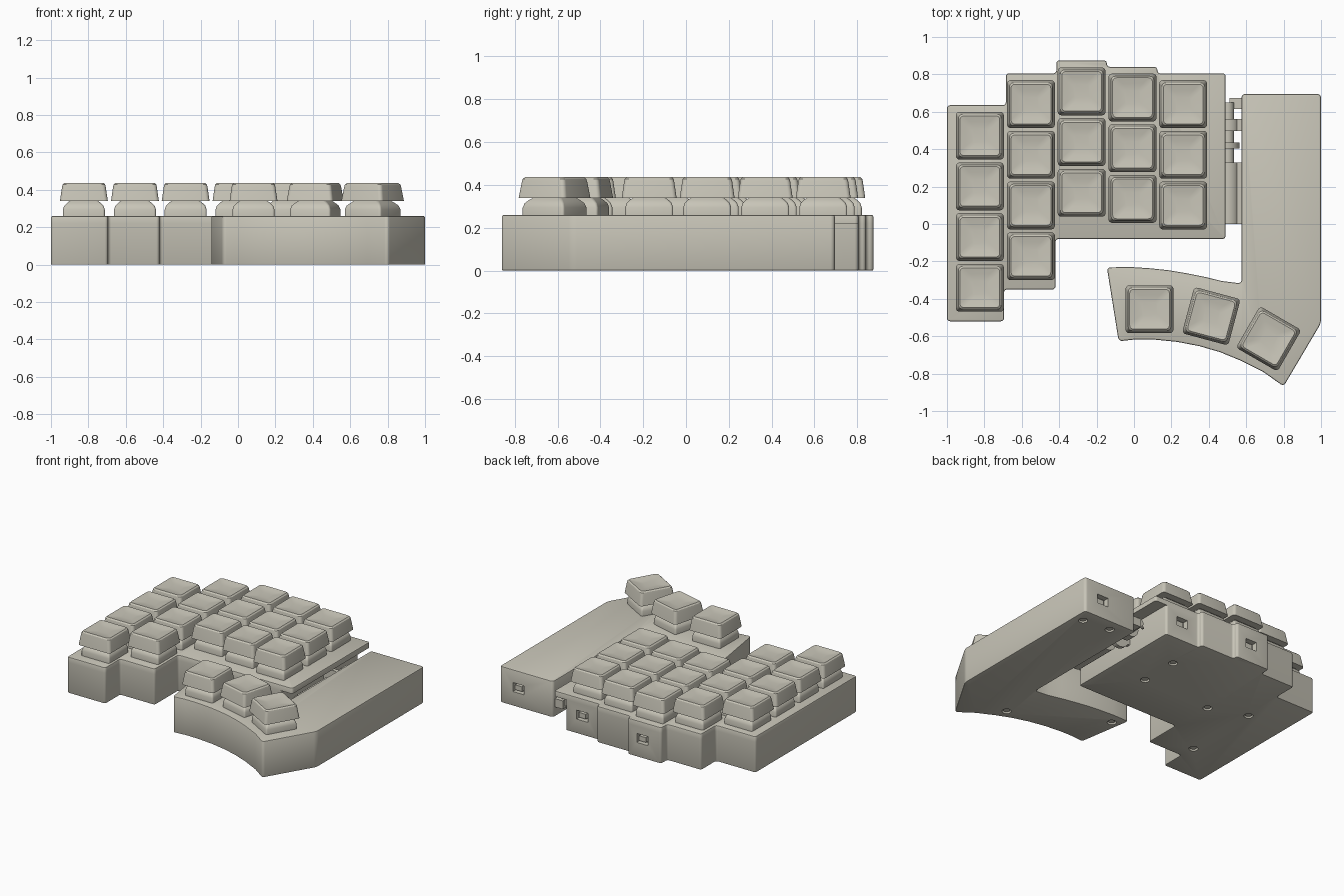
import bpy, bmesh, math
from mathutils import Matrix, Vector

old = bpy.data.objects.get("Cube")
if old:
    bpy.data.objects.remove(old, do_unlink=True)

mat = bpy.data.materials.new("warm_grey_plastic")
mat.use_nodes = True
COLOR = (0.58, 0.56, 0.48, 1)
mat.diffuse_color = COLOR
mat.node_tree.nodes["Principled BSDF"].inputs["Base Color"].default_value = COLOR


def finish(bm, name):
    bmesh.ops.recalc_face_normals(bm, faces=bm.faces)
    mesh = bpy.data.meshes.new(name)
    bm.to_mesh(mesh)
    bm.free()
    mesh.materials.append(mat)
    return place(mesh, name)


def place(mesh, name):
    ob = bpy.data.objects.new(name, mesh)
    bpy.context.collection.objects.link(ob)
    return ob


def activate(ob):
    bpy.ops.object.select_all(action="DESELECT")
    ob.select_set(True)
    bpy.context.view_layer.objects.active = ob


def prism(name, outline, z0, z1, corner=0.02, top=0.008, base=0.0):
    """Extruded outline with rounded corners and softened rims."""
    bm = bmesh.new()
    face = bm.faces.new([bm.verts.new((x, y, z0)) for x, y in outline])
    ext = bmesh.ops.extrude_face_region(bm, geom=[face], use_keep_orig=True)
    moved = [g for g in ext["geom"] if isinstance(g, bmesh.types.BMVert)]
    bmesh.ops.translate(bm, verts=moved, vec=(0, 0, z1 - z0))
    bmesh.ops.recalc_face_normals(bm, faces=bm.faces)
    upright = [e for e in bm.edges if abs(e.verts[0].co.z - e.verts[1].co.z) > 0.001
               and e.calc_face_angle(0) > 0.4]
    bmesh.ops.bevel(bm, geom=upright, offset=corner, segments=4, profile=0.5, affect="EDGES")
    for z, size in ((z1, top), (z0, base)):
        if size:
            rim = [e for e in bm.edges if all(abs(v.co.z - z) < 1e-5 for v in e.verts)]
            bmesh.ops.bevel(bm, geom=rim, offset=size, segments=2, profile=0.5, affect="EDGES")
    return finish(bm, name)


def box(bm, center, size):
    m = Matrix.Translation(center) @ Matrix.Diagonal((*size, 1))
    bmesh.ops.create_cube(bm, size=1, matrix=m)


def rod(bm, center, radius, length, axis="Z"):
    turn = Matrix.Rotation(math.pi / 2, 4, "X") if axis == "Y" else Matrix()
    bmesh.ops.create_cone(bm, cap_ends=True, segments=24, radius1=radius, radius2=radius,
                          depth=length, matrix=Matrix.Translation(center) @ turn)


def cut(ob, bm):
    """Subtract the shapes in bm from ob."""
    cutter = finish(bm, "cutter")
    cutter.hide_render = True
    mod = ob.modifiers.new("cut", "BOOLEAN")
    mod.operation, mod.solver, mod.object = "DIFFERENCE", "EXACT", cutter
    activate(ob)
    bpy.ops.object.modifier_apply(modifier="cut")
    bpy.data.objects.remove(cutter, do_unlink=True)


def case_details(ob, name, screws, ports):
    """Recessed screws underneath and sockets in the back wall."""
    holes, heads, plugs = bmesh.new(), bmesh.new(), bmesh.new()
    for x, y in screws:
        rod(holes, (x, y, 0), 0.03, 0.05)
        rod(heads, (x, y, 0.017), 0.022, 0.02)
    for x, y in ports:
        box(holes, (x, y, 0.135), (0.09, 0.08, 0.065))
        box(plugs, (x + 0.01, y - 0.03, 0.13), (0.055, 0.03, 0.035))
    cut(ob, holes)
    finish(heads, name + "_screws")
    finish(plugs, name + "_sockets")


# Main case: stepped outline, with a top plate overhanging the hinge side
def main_outline(right):
    return [(-1, 0.635), (-0.685, 0.635), (-0.685, 0.805), (-0.415, 0.805), (-0.415, 0.875),
            (-0.145, 0.875), (-0.145, 0.84), (0.125, 0.84), (0.125, 0.805), (right, 0.805),
            (right, -0.08), (-0.42, -0.08), (-0.42, -0.35), (-0.695, -0.35),
            (-0.695, -0.52), (-1, -0.52)]


main_case = prism("main_case", main_outline(0.4), 0, 0.22, corner=0.017, top=0, base=0.006)
prism("main_top_plate", main_outline(0.49), 0.22, 0.26, corner=0.017)
case_details(main_case, "main_case",
             [(0.12, 0.54), (0.12, 0.255), (-0.43, 0.235), (-0.7, 0.33), (-0.7, -0.23)],
             [(0.265, 0.805), (-0.265, 0.875)])

# Thumb case: long side wing with a curved arm
thumb_outline = [(0.575, 0.695), (1, 0.695), (1, -0.53), (0.8, -0.868), (0.69, -0.79),
                 (0.57, -0.73), (0.46, -0.685), (0.35, -0.653), (0.23, -0.63), (0.11, -0.618),
                 (0.01, -0.617), (-0.082, -0.627), (-0.145, -0.232), (-0.02, -0.23),
                 (0.09, -0.237), (0.19, -0.248), (0.29, -0.265), (0.38, -0.283),
                 (0.47, -0.305), (0.575, -0.318)]
thumb_case = prism("thumb_case", thumb_outline, 0, 0.26, base=0.006)
case_details(thumb_case, "thumb_case",
             [(0.93, 0.59), (0.72, 0.61), (0.55, -0.64), (-0.07, -0.31)], [(0.85, 0.695)])


# Keys: lofted rounded squares
def loft(name, rings):
    bm = bmesh.new()
    loops = []
    for z, half, radius in rings:
        loop = []
        for q in range(4):
            for s in range(6):
                a = math.radians(90 * q + 18 * s)
                mid = math.radians(90 * q + 45)
                inner = (half - radius) * math.sqrt(2)
                loop.append(bm.verts.new((inner * math.cos(mid) + radius * math.cos(a),
                                          inner * math.sin(mid) + radius * math.sin(a), z)))
        loops.append(loop)
    for lo, hi in zip(loops, loops[1:]):
        for i in range(len(lo)):
            j = (i + 1) % len(lo)
            bm.faces.new((lo[i], lo[j], hi[j], hi[i]))
    bm.faces.new(loops[0][::-1])
    bm.faces.new(loops[-1])
    return finish(bm, name)


switch = loft("switch_1", [(0.255, 0.112, 0.012), (0.295, 0.112, 0.012), (0.315, 0.105, 0.012),
                           (0.33, 0.09, 0.012), (0.345, 0.07, 0.012)])
keycap = loft("keycap_1", [(0.34, 0.128, 0.02), (0.415, 0.117, 0.02), (0.428, 0.114, 0.02),
                           (0.436, 0.106, 0.02), (0.435, 0.1, 0.02), (0.429, 0.075, 0.02),
                           (0.425, 0.04, 0.015)])

PITCH = 0.271
keys = []
for x, top_y, count in ((-0.824, 0.472, 4), (-0.551, 0.641, 4), (-0.28, 0.709, 3),
                        (-0.008, 0.676, 3), (0.263, 0.641, 3)):
    keys += [(x, top_y - PITCH * i, 0) for i in range(count)]
keys += [(0.083, -0.456, 0), (0.413, -0.493, -15), (0.72, -0.614, -30)]
for n, (x, y, turn) in enumerate(keys):
    for first, label in ((switch, "switch"), (keycap, "keycap")):
        ob = first if n == 0 else place(first.data, f"{label}_{n + 1}")
        ob.location = (x, y, 0)
        ob.rotation_euler.z = math.radians(turn)

# Hinge between the two cases
AXIS_X, AXIS_Z = 0.5, 0.12
bm = bmesh.new()
rod(bm, (AXIS_X, 0.33, AXIS_Z), 0.035, 0.64, "Y")
finish(bm, "hinge_rod")
bm = bmesh.new()
for y, width in ((0.53, 0.065), (0.24, 0.18), (0.075, 0.15)):
    rod(bm, (AXIS_X, y, AXIS_Z), 0.065, width, "Y")
    box(bm, (0.54, y, AXIS_Z), (0.08, width, 0.08))
finish(bm, "hinge_knuckles")
bm = bmesh.new()
for y in (0.645, 0.42):
    rod(bm, (AXIS_X - 0.015, y, AXIS_Z), 0.08, 0.03, "Y")
    box(bm, (0.435, y, AXIS_Z + 0.02), (0.09, 0.03, 0.12))
bracket = finish(bm, "hinge_brackets")
bm = bmesh.new()
for dx, dz in ((-0.05, 0.03), (0.02, 0.03), (-0.015, -0.04)):
    rod(bm, (AXIS_X + dx, 0.66, AXIS_Z + dz), 0.018, 0.03, "Y")
cut(bracket, bm)
bm = bmesh.new()
box(bm, (0.545, 0.645, 0.1), (0.07, 0.06, 0.06))
finish(bm, "hinge_stop")

# Smooth shading with sharp edges kept
bpy.ops.object.select_all(action="DESELECT")
done = set()
for ob in list(bpy.context.collection.objects):
    if ob.type == "MESH" and ob.data.name not in done and mat.name in ob.data.materials:
        done.add(ob.data.name)
        activate(ob)
        bpy.ops.object.shade_smooth_by_angle(angle=math.radians(32))
